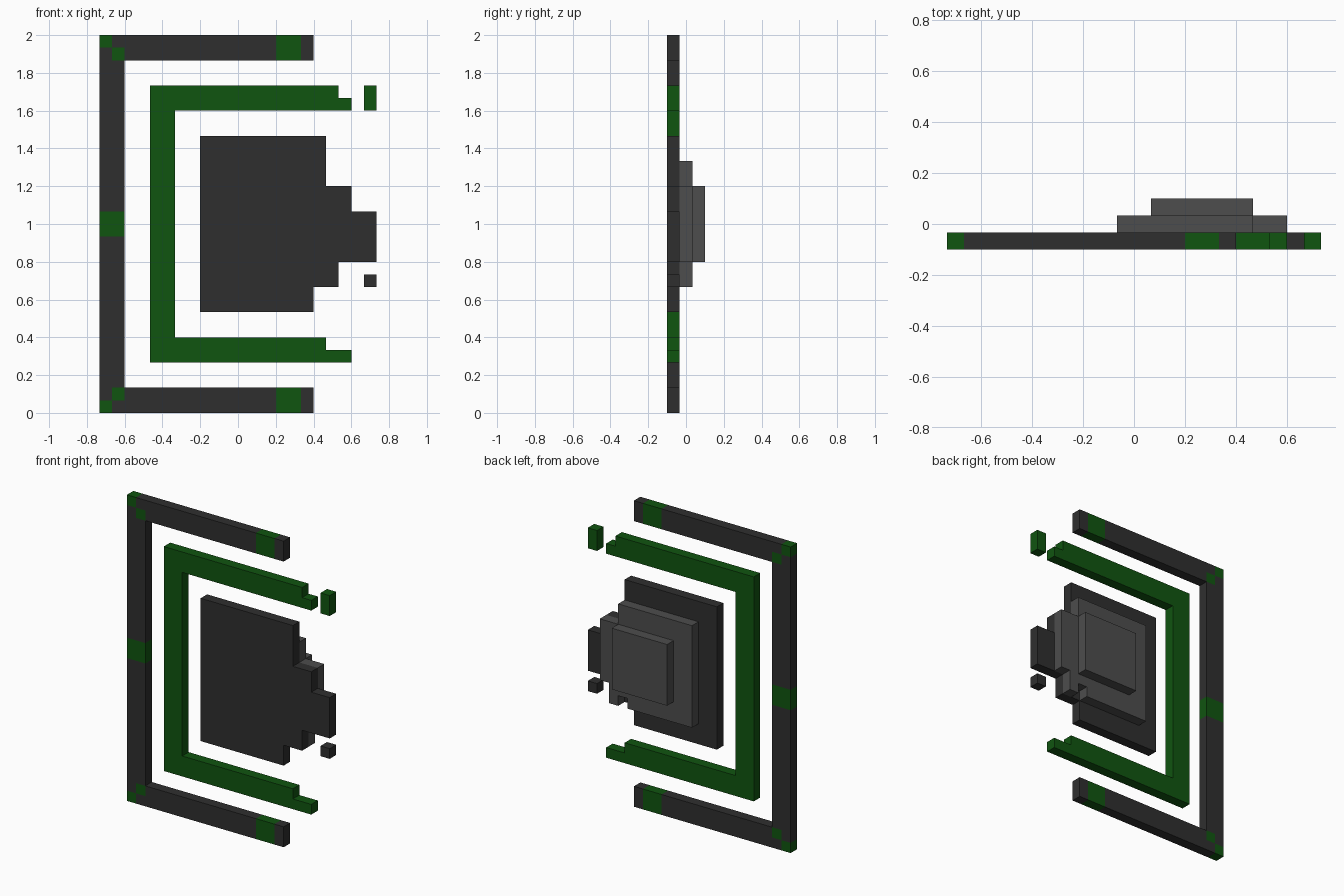
import bpy
import bmesh

U = 2 / 30          # one block of the grid
MID = 15            # mirror height of the frame, in blocks

cube = bpy.data.objects.get("Cube")
if cube:
    bpy.data.objects.remove(cube, do_unlink=True)


def material(name, rgb):
    mat = bpy.data.materials.new(name)
    mat.use_nodes = True
    mat.diffuse_color = (*rgb, 1)
    mat.node_tree.nodes["Principled BSDF"].inputs["Base Color"].default_value = (*rgb, 1)
    return mat


CHARCOAL = material("charcoal", (0.028, 0.028, 0.028))
GREY = material("grey", (0.075, 0.075, 0.075))
GREEN = material("dark green", (0.005, 0.09, 0.005))


def plate(name, outline, mat, layer=0):
    """Extrude an x-z outline, given in blocks, one block deep."""
    bm = bmesh.new()
    y = (layer - 1.5) * U
    face = bm.faces.new([bm.verts.new((x * U, y, z * U)) for x, z in outline])
    grown = bmesh.ops.extrude_face_region(bm, geom=[face])["geom"]
    verts = [v for v in grown if isinstance(v, bmesh.types.BMVert)]
    bmesh.ops.translate(bm, verts=verts, vec=(0, U, 0))
    bmesh.ops.recalc_face_normals(bm, faces=bm.faces)
    mesh = bpy.data.meshes.new(name)
    bm.to_mesh(mesh)
    bm.free()
    mesh.materials.append(mat)
    obj = bpy.data.objects.new(name, mesh)
    bpy.context.collection.objects.link(obj)
    return obj


def block(name, x0, x1, z0, z1, mat, layer=0):
    return plate(name, [(x0, z0), (x1, z0), (x1, z1), (x0, z1)], mat, layer)


def mirrored_block(name, x0, x1, z0, z1, mat):
    block("lower_" + name, x0, x1, z0, z1, mat)
    block("upper_" + name, x0, x1, 2 * MID - z1, 2 * MID - z0, mat)


# Outer frame: upright, two arms and green accents
mirrored_block("upright", -11, -9, 2, 14, CHARCOAL)
block("upright_accent", -11, -9, 14, 16, GREEN)
mirrored_block("arm", -9, 3, 0, 2, CHARCOAL)
mirrored_block("arm_accent", 3, 5, 0, 2, GREEN)
mirrored_block("arm_tip", 5, 6, 0, 2, CHARCOAL)

# Checkered frame corners
for i in range(2):
    for j in range(2):
        mirrored_block("corner", i - 11, i - 10, j, j + 1, GREEN if i == j else CHARCOAL)

# Green inner bracket with stepped ends
plate("inner_bracket", [(-7, 4), (9, 4), (9, 5), (7, 5), (7, 6), (-5, 6), (-5, 24),
                        (9, 24), (9, 25), (8, 25), (8, 26), (-7, 26)], GREEN)
block("bracket_fragment", 10, 11, 24, 26, GREEN)

# Central panel with a stepped edge
plate("core_panel", [(-3, 8), (6, 8), (6, 10), (8, 10), (8, 12), (11, 12), (11, 16),
                     (9, 16), (9, 18), (7, 18), (7, 22), (-3, 22)], CHARCOAL)
block("core_fragment", 10, 11, 10, 11, CHARCOAL)

# Raised steps on the back
plate("back_step", [(-1, 10), (6, 10), (6, 11), (7, 11), (7, 10), (8, 10), (8, 12),
                    (9, 12), (9, 18), (7, 18), (7, 20), (-1, 20)], GREY, 1)
block("back_cap", 1, 7, 12, 18, GREY, 2)
